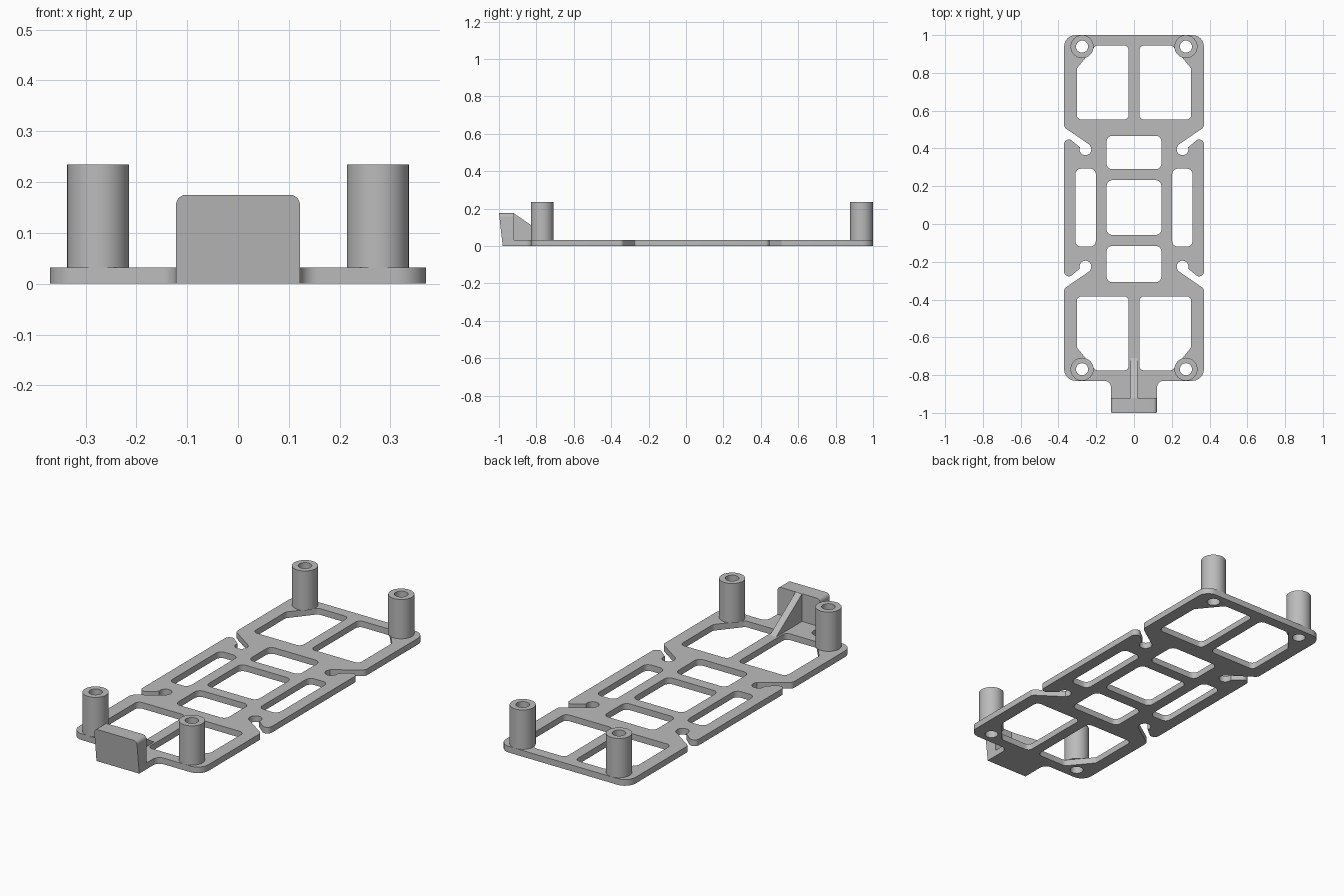
import bpy, bmesh, math
from mathutils import Vector

cube = bpy.data.objects.get("Cube")
if cube:
    bpy.data.objects.remove(cube, do_unlink=True)

grey = bpy.data.materials.new("plain grey")
grey.use_nodes = True
grey.diffuse_color = (0.5, 0.5, 0.5, 1)
grey.node_tree.nodes["Principled BSDF"].inputs["Base Color"].default_value = (0.5, 0.5, 0.5, 1)

MID = 0.085      # y of the plate's mirror line
THICK = 0.032
WALL_BACK = -0.92


def rounded(corners, steps=6):
    """Closed outline from (x, y, radius) corners."""
    out = []
    for i, (x, y, r) in enumerate(corners):
        p = Vector((x, y))
        if r == 0:
            out.append(p)
            continue
        a = (Vector(corners[i - 1][:2]) - p).normalized()
        b = (Vector(corners[(i + 1) % len(corners)][:2]) - p).normalized()
        half = a.angle(b) / 2
        centre = p + (a + b).normalized() * (r / math.sin(half))
        start = p + a * (r / math.tan(half)) - centre
        end = p + b * (r / math.tan(half)) - centre
        a0 = math.atan2(start.y, start.x)
        turn = math.atan2(start.x * end.y - start.y * end.x, start.dot(end))
        for k in range(steps + 1):
            t = a0 + turn * k / steps
            out.append(centre + Vector((math.cos(t), math.sin(t))) * r)
    return out


def circle(x, y, r, n=40):
    return [Vector((x + r * math.cos(math.tau * k / n), y + r * math.sin(math.tau * k / n)))
            for k in range(n)]


def box(x0, x1, y0, y1, r=0.03):
    return rounded([(x0, y0, r), (x1, y0, r), (x1, y1, r), (x0, y1, r)])


def prism(name, outlines, d0, d1, place=lambda u, v, d: (u, v, d)):
    """Extrude filled outlines (inner ones are holes) from depth d0 to d1."""
    curve = bpy.data.curves.new(name + " profile", "CURVE")
    curve.dimensions = "2D"
    curve.fill_mode = "BOTH"
    curve.extrude = (d1 - d0) / 2
    for outline in outlines:
        spline = curve.splines.new("POLY")
        spline.points.add(len(outline) - 1)
        for point, co in zip(spline.points, outline):
            point.co = (co[0], co[1], 0, 1)
        spline.use_cyclic_u = True
    temp = bpy.data.objects.new(name + " temp", curve)
    bpy.context.collection.objects.link(temp)
    graph = bpy.context.evaluated_depsgraph_get()
    mesh = bpy.data.meshes.new_from_object(temp.evaluated_get(graph))
    bpy.data.objects.remove(temp, do_unlink=True)

    bm = bmesh.new()
    bm.from_mesh(mesh)
    for v in bm.verts:
        v.co = place(v.co.x, v.co.y, v.co.z + (d0 + d1) / 2)
    bmesh.ops.remove_doubles(bm, verts=bm.verts, dist=0.0002)
    bmesh.ops.recalc_face_normals(bm, faces=bm.faces)
    bm.to_mesh(mesh)
    bm.free()
    mesh.materials.clear()
    mesh.materials.append(grey)
    obj = bpy.data.objects.new(name, mesh)
    bpy.context.collection.objects.link(obj)
    bpy.ops.object.select_all(action="DESELECT")
    obj.select_set(True)
    bpy.context.view_layer.objects.active = obj
    bpy.ops.object.shade_smooth_by_angle(angle=math.radians(30))
    return obj


def flip_y(points):
    return [(p[0], 2 * MID - p[1], *p[2:]) for p in points]


def flip_x(points):
    return [(-p[0], *p[1:]) for p in points]


# Quarter outline: rear corner, diagonal slot with round end, prong tip
quarter = [(0.37, 1.0, 0.06), (0.37, 0.512, 0.025), (0.233, 0.418, 0)]
for k in range(13):
    t = math.radians(145 + (380 - 145) * k / 12)
    quarter.append((0.257 + 0.031 * math.cos(t), 0.395 + 0.031 * math.sin(t), 0))
quarter += [(0.336, 0.447, 0.02), (0.37, 0.447, 0.024)]

# Full outline with the front tab
side = quarter + flip_y(quarter)[::-1] + [(0.122, -0.83, 0.035), (0.122, WALL_BACK, 0)]
outline = rounded(side + flip_x(side)[::-1])

# Openings
window = rounded([(0.028, 0.553, 0.025), (0.303, 0.553, 0.025), (0.303, 0.823, 0.025),
                  (0.203, 0.945, 0.025), (0.028, 0.945, 0.025)])
slot = box(0.202, 0.31, -0.12, 0.293)
holes = [box(-0.145, 0.145, y0, y1)
         for y0, y1 in ((0.29, 0.467), (-0.058, 0.232), (-0.308, -0.116))]
for shape in (window, flip_y(window), slot):
    holes += [shape, flip_x(shape)]

# Hollow posts at the four corners
posts = {"rear_left": (0.275, 0.939), "rear_right": (-0.275, 0.939),
         "front_left": (0.275, -0.769), "front_right": (-0.275, -0.769)}
for name, (x, y) in posts.items():
    holes.append(circle(x, y, 0.032))
    prism(name + "_post", [circle(x, y, 0.061), circle(x, y, 0.032)], THICK, 0.235)

prism("base_plate", [outline] + holes, 0, THICK)

# Front wall, its front face leaning forward
wall = rounded([(-0.122, 0, 0), (0.122, 0, 0), (0.122, 0.175, 0.02), (-0.122, 0.175, 0.02)])


def lean(u, v, d):
    return (u, d if d > -0.95 else -0.98 - 0.02 * v / 0.175, v)


prism("front_wall", [wall], -1.0, WALL_BACK, lean)

# Triangular rib bracing the wall
rib = [(WALL_BACK, THICK), (-0.71, THICK), (WALL_BACK, 0.174)]
prism("wall_rib", [rib], -0.018, 0.018, lambda u, v, d: (d, u, v))
